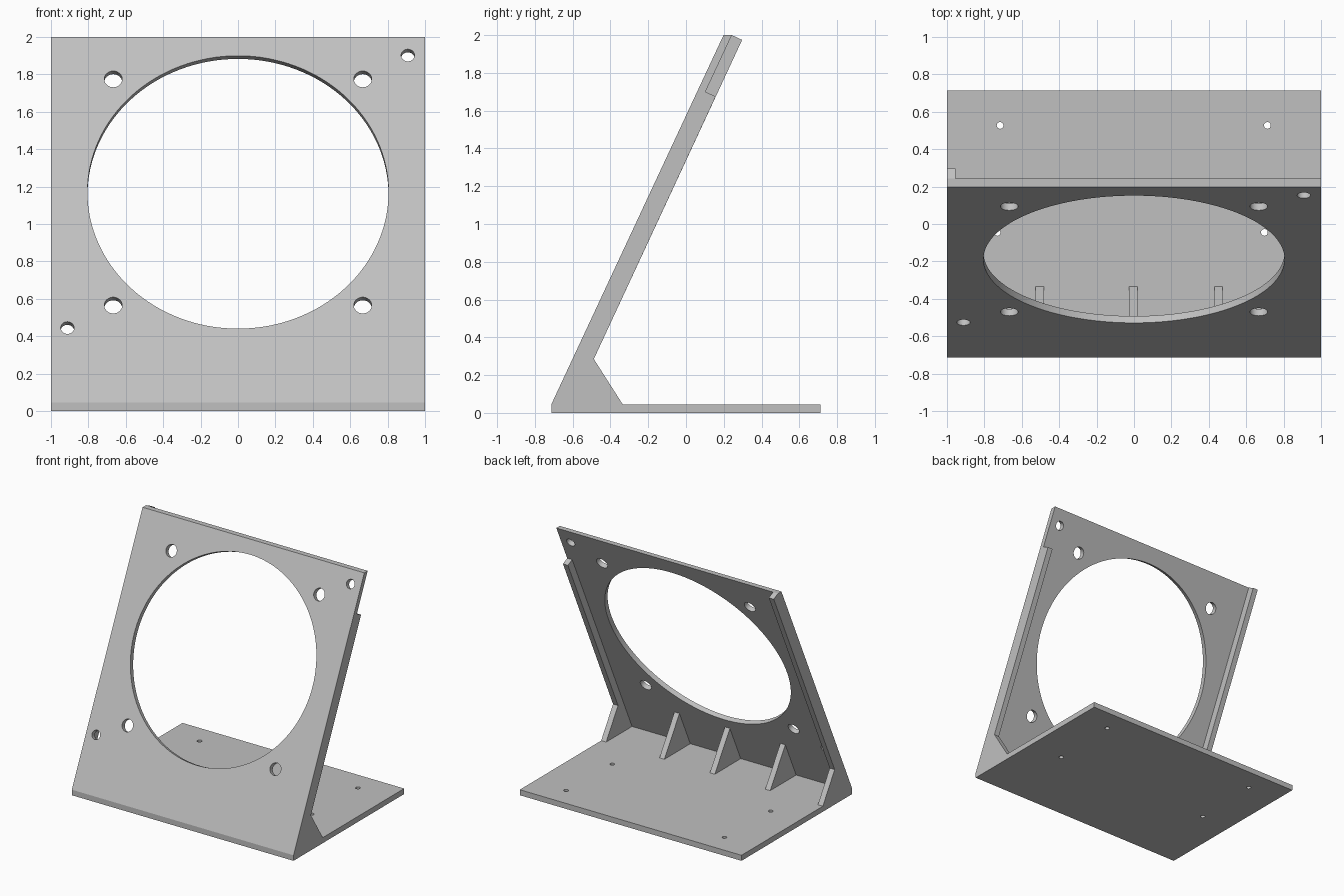
import bpy
import bmesh
from math import radians, tan, sin, cos
from mathutils import Matrix

cube = bpy.data.objects.get("Cube")
if cube:
    bpy.data.objects.remove(cube, do_unlink=True)

TILT = radians(25)            # lean of the panel away from vertical
HALF_Y, BASE_T, TOP = 0.713, 0.045, 2.0
PLATE_T, RIB_D, RIB_W = 0.04, 0.06, 0.045
HEEL = (-0.335, BASE_T)       # rear foot of every gusset
KNEE = (-0.488, 0.285)        # where the gusset meets the side rib

grey = bpy.data.materials.new("matte_grey")
grey.use_nodes = True
colour = (0.53, 0.53, 0.53, 1)
grey.diffuse_color = colour
grey.node_tree.nodes["Principled BSDF"].inputs["Base Color"].default_value = colour


def front_y(z):
    return -HALF_Y + (z - BASE_T) * tan(TILT)


def back_y(z):
    return front_y(z) + PLATE_T / cos(TILT)


def finish(bm, name):
    bmesh.ops.recalc_face_normals(bm, faces=bm.faces[:])
    mesh = bpy.data.meshes.new(name)
    bm.to_mesh(mesh)
    bm.free()
    mesh.materials.append(grey)
    obj = bpy.data.objects.new(name, mesh)
    bpy.context.collection.objects.link(obj)
    return obj


def extrude_x(name, profile, x0, x1):
    """Extrude a (y, z) outline from x0 to x1."""
    bm = bmesh.new()
    face = bm.faces.new([bm.verts.new((x0, y, z)) for y, z in profile])
    ext = bmesh.ops.extrude_face_region(bm, geom=[face])["geom"]
    verts = [v for v in ext if isinstance(v, bmesh.types.BMVert)]
    bmesh.ops.translate(bm, verts=verts, vec=(x1 - x0, 0, 0))
    return finish(bm, name)


def rib_end(z):
    """Plate-side and outer corners of a rib cut square at height z."""
    y = back_y(z)
    return [(y + RIB_D * cos(TILT), z - RIB_D * sin(TILT)), (y, z)]


# Base and leaning panel in one folded profile
frame = extrude_x("base_and_panel", [
    (-HALF_Y, 0), (HALF_Y, 0), (HALF_Y, BASE_T), (back_y(BASE_T), BASE_T),
    (back_y(TOP), TOP), (front_y(TOP), TOP), (-HALF_Y, BASE_T)], -1, 1)

# Hole cutters: large opening, screw holes and corner holes, then base holes
cutters = bmesh.new()


def cut(radius, segments, matrix):
    bmesh.ops.create_cone(cutters, cap_ends=True, segments=segments,
                          radius1=radius, radius2=radius, depth=0.2, matrix=matrix)


MID_Z, SCREW = 1.17, 0.667
panel_holes = [(0, MID_Z, 0.805, 128), (0.908, 1.902, 0.036, 32), (-0.912, 0.445, 0.036, 32)]
panel_holes += [(sx * SCREW, MID_Z + sz * SCREW * cos(TILT), 0.048, 32)
                for sx in (-1, 1) for sz in (-1, 1)]
for x, z, r, seg in panel_holes:
    cut(r, seg, Matrix.Translation((x, front_y(z), z)) @ Matrix.Rotation(radians(90) - TILT, 4, 'X'))
for x, y in ((-0.716, 0.527), (0.713, 0.527), (-0.732, -0.045), (0.697, -0.045)):
    cut(0.018, 24, Matrix.Translation((x, y, 0)))

cutter = finish(cutters, "hole_cutter")
cutter.hide_render = True
mod = frame.modifiers.new("holes", 'BOOLEAN')
mod.object, mod.operation, mod.solver = cutter, 'DIFFERENCE', 'EXACT'
bpy.context.view_layer.objects.active = frame
bpy.ops.object.modifier_apply(modifier=mod.name)
bpy.data.objects.remove(cutter, do_unlink=True)

# Side ribs with gusset feet: the left one stops short of the top
foot = [(back_y(BASE_T), BASE_T), HEEL, KNEE]
extrude_x("right_side_rib", foot + rib_end(TOP), -1, -1 + RIB_W)
extrude_x("left_side_rib", foot + rib_end(1.70), 1 - RIB_W, 1)

# Inner gussets follow the foot slope on to the panel
peak_z = 0.345
for name, x in (("right", -0.503), ("middle", -0.003), ("left", 0.452)):
    extrude_x(name + "_gusset", [(back_y(BASE_T), BASE_T), HEEL, (back_y(peak_z), peak_z)],
              x - RIB_W / 2, x + RIB_W / 2)

# Smooth hole walls, crisp folds
bpy.ops.object.select_all(action='DESELECT')
frame.select_set(True)
bpy.context.view_layer.objects.active = frame
bpy.ops.object.shade_smooth_by_angle(angle=radians(20))
